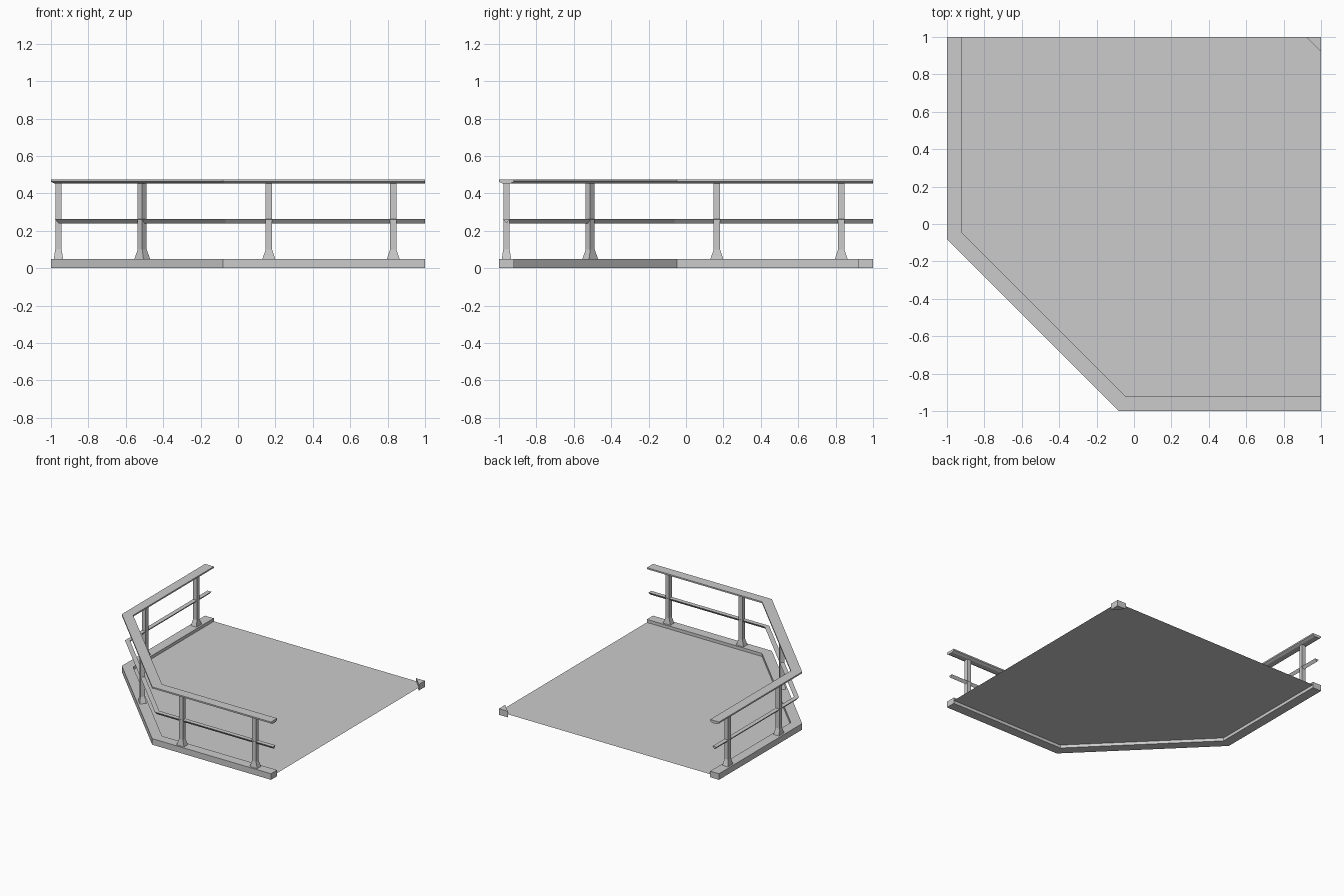
import bpy
import bmesh
from mathutils import Matrix, Vector

cube = bpy.data.objects.get("Cube")
if cube:
    bpy.data.objects.remove(cube, do_unlink=True)

grey = bpy.data.materials.new("light grey")
grey.use_nodes = True
grey.diffuse_color = (0.6, 0.6, 0.6, 1)
grey.node_tree.nodes["Principled BSDF"].inputs["Base Color"].default_value = grey.diffuse_color


def finish(name, bm, solid=True):
    if solid:
        bmesh.ops.recalc_face_normals(bm, faces=bm.faces)
    mesh = bpy.data.meshes.new(name)
    bm.to_mesh(mesh)
    bm.free()
    mesh.materials.append(grey)
    obj = bpy.data.objects.new(name, mesh)
    bpy.context.collection.objects.link(obj)
    return obj


def edge_path(u):
    """Railed edge of the platform, moved inward by u with mitred corners."""
    k = -0.08 + 0.414 * u
    return [(1, u - 1), (k, u - 1), (u - 1, k), (u - 1, 1)]


def loft(name, rings):
    """Join equal rings of points into a closed solid."""
    bm = bmesh.new()
    loops = [[bm.verts.new(p) for p in ring] for ring in rings]
    for a, b in zip(loops, loops[1:]):
        for i in range(len(a)):
            j = (i + 1) % len(a)
            bm.faces.new((a[i], a[j], b[j], b[i]))
    bm.faces.new(loops[0])
    bm.faces.new(loops[-1])
    return finish(name, bm)


def sweep(name, profile):
    """Sweep a profile of (inward offset, height) along the railed edge."""
    lines = [[(x, y, z) for x, y in edge_path(u)] for u, z in profile]
    return loft(name, list(zip(*lines)))


def post(name, x, y, angle):
    """Square post with a flared foot."""
    place = Matrix.Translation((x, y, 0)) @ Matrix.Rotation(angle, 4, "Z")
    rings = []
    for z, w, d in [(0.05, 0.034, 0.025), (0.1, 0.017, 0.017), (0.458, 0.017, 0.017)]:
        corners = [(-w, -d), (w, -d), (w, d), (-w, d)]
        rings.append([place @ Vector((a, b, z)) for a, b in corners])
    return loft(name, rings)


# Floor sheet between the kerbs
bm = bmesh.new()
outline = [(1, 1)] + edge_path(0.08)[::-1]
bm.faces.new([bm.verts.new((x, y, 0.025)) for x, y in outline])
floor = finish("floor", bm, solid=False)

# Kerb and rails along the three railed sides
sweep("kerb", [(0, 0), (0.08, 0), (0.08, 0.05), (0, 0.05)])
sweep("top_rail", [(0, 0.475), (0.08, 0.475), (0.08, 0.463), (0.06, 0.452), (0.02, 0.452), (0, 0.463)])
sweep("middle_rail", [(0.022, 0.262), (0.058, 0.262), (0.04, 0.24)])

# Small triangular block in the open corner
loft("corner_block", [[(1, 1, z), (0.92, 1, z), (1, 0.92, z)] for z in (0, 0.05)])

# Posts: two on each straight side, one on the slanted side
for n, t in enumerate((0.165, 0.83), 1):
    post(f"front_post_{n}", t, -0.96, 0)
    post(f"side_post_{n}", -0.96, t, 1.5708)
post("slanted_side_post", -0.512, -0.512, -0.7854)
